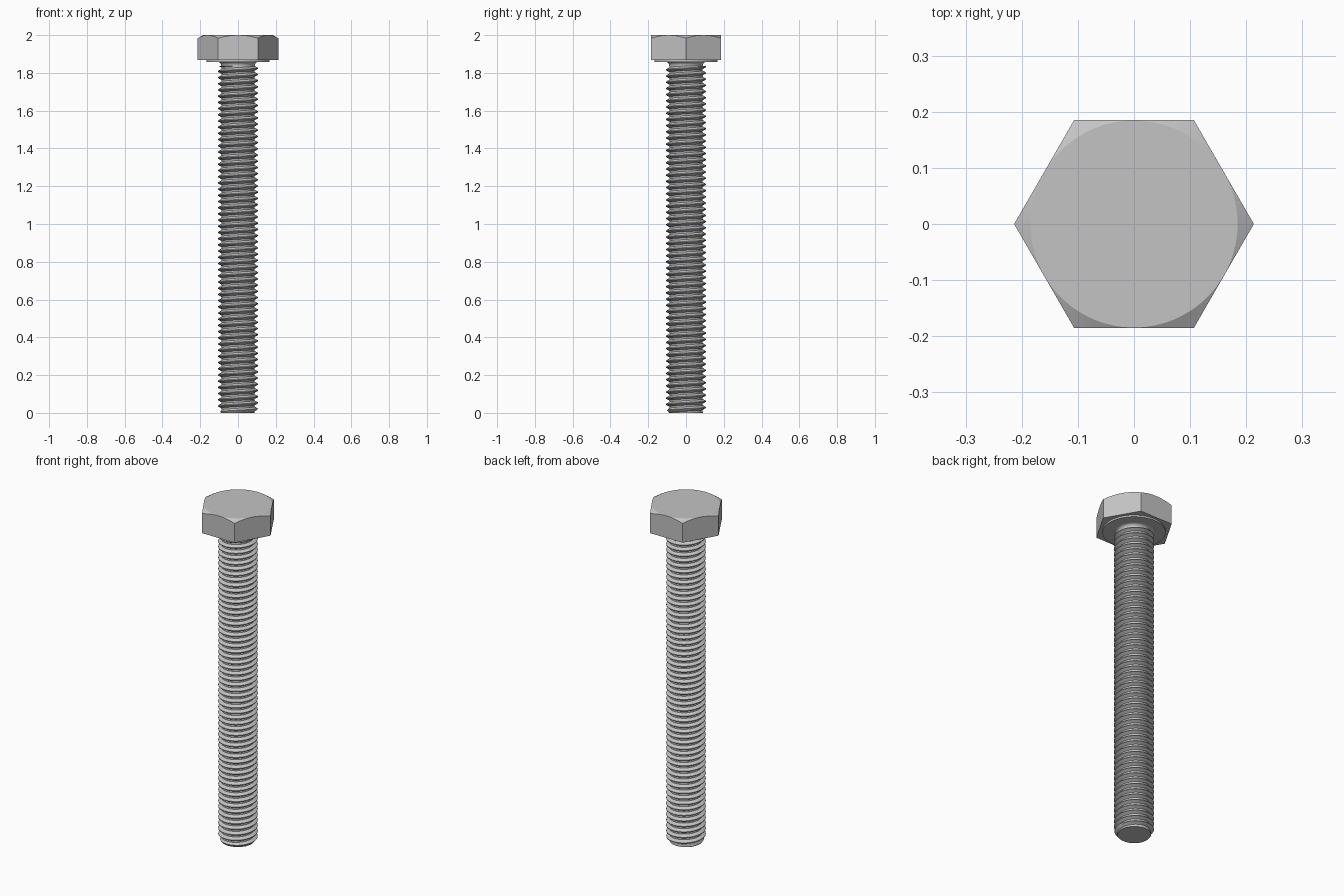
import bpy, bmesh
from math import pi, cos, sin, tan, radians

cube = bpy.data.objects.get("Cube")
if cube:
    bpy.data.objects.remove(cube)

APOTHEM = 0.185                  # half the width across the head flats
HEAD_Z, WASHER_Z, THREAD_TOP = 1.868, 1.858, 1.836
CREST, ROOT, PITCH = 0.1065, 0.0885, 0.0328

steel = bpy.data.materials.new("steel grey")
steel.use_nodes = True
GREY = (0.55, 0.55, 0.55, 1)
steel.diffuse_color = GREY
steel.node_tree.nodes["Principled BSDF"].inputs["Base Color"].default_value = GREY


def finish(name, bm):
    bmesh.ops.recalc_face_normals(bm, faces=bm.faces[:])
    mesh = bpy.data.meshes.new(name)
    bm.to_mesh(mesh)
    bm.free()
    mesh.materials.append(steel)
    obj = bpy.data.objects.new(name, mesh)
    bpy.context.collection.objects.link(obj)
    bpy.ops.object.select_all(action='DESELECT')
    obj.select_set(True)
    bpy.context.view_layer.objects.active = obj
    bpy.ops.object.shade_smooth_by_angle(angle=radians(25))


def lathe(name, rings, segs=96):
    """Closed solid from rings, each a function of angle giving (radius, z)."""
    bm = bmesh.new()
    loops = []
    for ring in rings:
        loop = []
        for i in range(segs):
            a = 2 * pi * i / segs
            r, z = ring(a)
            loop.append(bm.verts.new((r * cos(a), r * sin(a), z)))
        loops.append(loop)
    for low, high in zip(loops, loops[1:]):
        for i in range(segs):
            j = (i + 1) % segs
            bm.faces.new((low[i], low[j], high[j], high[i]))
    bm.faces.new(loops[0][::-1])
    bm.faces.new(loops[-1])
    finish(name, bm)


def circle(r, z):
    return lambda a: (r, z)


# Hexagonal head with a conical chamfer on top
def hex_radius(a):
    return APOTHEM / cos((a % (pi / 3)) - pi / 6)


def chamfer_edge(a):
    r = hex_radius(a)
    return r, 2 - (r - APOTHEM + 0.0005) * tan(pi / 6)


lathe("hex_head", [lambda a: (hex_radius(a), HEAD_Z), chamfer_edge,
                   circle(APOTHEM - 0.0005, 2)])

# Washer face under the head
lathe("washer_face", [circle(0.168, WASHER_Z), circle(0.168, HEAD_Z + 0.002)])

# Concave fillet joining shank and head
STEPS, FILLET = 8, 0.02
fillet = [circle(ROOT, THREAD_TOP - 0.012)]
for k in range(STEPS + 1):
    t = pi / 2 * k / STEPS
    fillet.append(circle(ROOT + FILLET * (1 - cos(t)),
                         WASHER_Z - FILLET * (1 - sin(t))))
fillet.append(circle(ROOT + FILLET, HEAD_Z))
lathe("neck_fillet", fillet)

# Right-handed helical thread, trimmed flat at both ends
SEGS = 64
TURNS = int(THREAD_TOP / PITCH) + 4
profile = [(0, ROOT), (0.25, ROOT), (0.5625, CREST), (0.6875, CREST)]
bm = bmesh.new()
columns = []
for i in range(SEGS + 1):
    a = 2 * pi * i / SEGS
    column = []
    for turn in range(TURNS):
        for offset, r in profile:
            z = PITCH * (turn - 2 + offset + i / SEGS)
            r = min(r, 0.089 + max(z, 0) * 0.8)     # end chamfer
            column.append(bm.verts.new((r * cos(a), r * sin(a), z)))
    columns.append(column)
for left, right in zip(columns, columns[1:]):
    for k in range(len(left) - 1):
        bm.faces.new((left[k], right[k], right[k + 1], left[k + 1]))
bmesh.ops.remove_doubles(bm, verts=bm.verts[:], dist=1e-5)
for z, side in ((0, -1), (THREAD_TOP, 1)):
    bmesh.ops.bisect_plane(bm, geom=bm.verts[:] + bm.edges[:] + bm.faces[:],
                           dist=1e-6, plane_co=(0, 0, z), plane_no=(0, 0, side),
                           clear_outer=True)
    rim = [e for e in bm.edges if e.is_boundary
           and all(abs(v.co.z - z) < 1e-4 for v in e.verts)]
    bmesh.ops.holes_fill(bm, edges=rim, sides=0)
finish("threaded_shank", bm)
